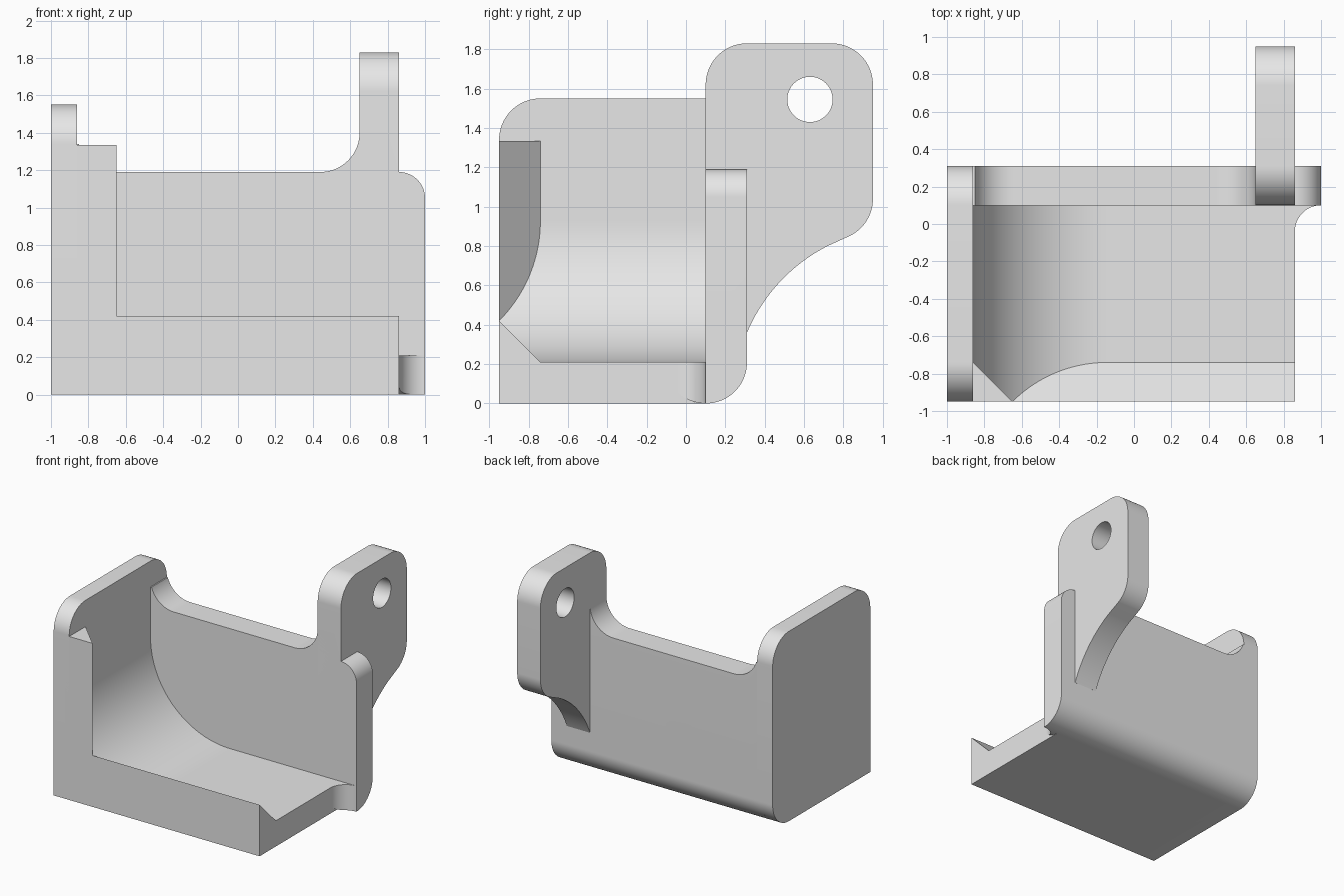
import bpy, bmesh
from math import sin, cos, radians, pi
from mathutils import Matrix

cube = bpy.data.objects.get("Cube")
if cube:
    bpy.data.objects.remove(cube, do_unlink=True)

grey = bpy.data.materials.new("plain grey")
grey.use_nodes = True
grey.diffuse_color = (0.8, 0.8, 0.8, 1)
grey.node_tree.nodes["Principled BSDF"].inputs["Base Color"].default_value = (0.8, 0.8, 0.8, 1)

# Shared sizes
R = 0.21                      # thickness and common corner radius
FRONT, PLATE, BACK = -0.95, 0.10, 0.31
INNER, END = -0.86, 0.86      # inside of side wall, open end of floor
TROUGH = 0.717                # radius of the large inner curve


def arc(u, v, r, start, stop, n=24):
    angles = [radians(start + (stop - start) * i / n) for i in range(n + 1)]
    return [(u + r * cos(a), v + r * sin(a)) for a in angles]


# Maps a profile point and a depth to space, by extrusion axis
PLACE = {
    "x": lambda u, v, d: (d, u, v),
    "y": lambda u, v, d: (u, d, v),
    "z": lambda u, v, d: (u, v, d),
}


def finish(name, bm):
    bmesh.ops.recalc_face_normals(bm, faces=bm.faces)
    mesh = bpy.data.meshes.new(name)
    bm.to_mesh(mesh)
    bm.free()
    mesh.materials.append(grey)
    obj = bpy.data.objects.new(name, mesh)
    bpy.context.collection.objects.link(obj)
    return obj


def loft(axis, first, second, d0, d1):
    """Solid between two matching profiles."""
    bm = bmesh.new()
    a = [bm.verts.new(PLACE[axis](u, v, d0)) for u, v in first]
    b = [bm.verts.new(PLACE[axis](u, v, d1)) for u, v in second]
    bm.faces.new(a)
    bm.faces.new(b[::-1])
    for i in range(len(a)):
        j = (i + 1) % len(a)
        bm.faces.new((a[j], a[i], b[i], b[j]))
    return bm


def prism(name, axis, profile, d0, d1):
    return finish(name, loft(axis, profile, profile, d0, d1))


def x_cylinder(name, y, z, r):
    bm = bmesh.new()
    turn = Matrix.Translation((0.8, y, z)) @ Matrix.Rotation(pi / 2, 4, "Y")
    bmesh.ops.create_cone(bm, cap_ends=True, segments=96, radius1=r, radius2=r, depth=1, matrix=turn)
    return finish(name, bm)


def boolean(obj, cutter, operation):
    mod = obj.modifiers.new("shape", "BOOLEAN")
    mod.operation, mod.solver, mod.object = operation, "EXACT", cutter
    bpy.context.view_layer.objects.active = obj
    bpy.ops.object.modifier_apply(modifier=mod.name)
    bpy.data.objects.remove(cutter, do_unlink=True)


parts = []

# Side wall with rounded corners
wall = [(FRONT, 0)] + arc(PLATE, R, R, -90, 0) + arc(PLATE, 1.34, R, 0, 90) \
    + arc(FRONT + R, 1.34, R, 90, 180)
parts.append(prism("side_wall", "x", wall, -1, INNER))

# Floor with the large curve up to the side wall
floor = [(-0.9, 0), (END, 0), (END, R)] \
    + arc(INNER + TROUGH, R + TROUGH, TROUGH, 270, 180, 48) + [(-0.9, R + TROUGH)]
parts.append(prism("floor_trough", "y", floor, FRONT, PLATE))


# Front lip, sloping inwards along the floor and the wall
def lip_profile(grow):
    x, z, top = INNER + grow, R + grow, 1.335
    return [(-0.9, 0), (END, 0), (END, z), (x, z), (x, top), (-0.9, top)]


parts.append(finish("front_lip", loft("y", lip_profile(R), lip_profile(0), FRONT, FRONT + R)))

# Back plate with curved transitions and a rounded lower back edge
plate = [(-0.9, 0), (1, 0)] + arc(0.86, 1.05, 0.14, 0, 90) + [(0.8, 1.4)] \
    + arc(0.44, 1.4, R, 0, -90) + arc(-0.65, 1.4, R, -90, -163) + [(-0.9, 1.34)]
bm = loft("y", plate, plate, PLATE, BACK)
edge = [e for e in bm.edges if all(abs(v.co.z) < 0.001 and v.co.y > 0.3 for v in e.verts)]
bmesh.ops.recalc_face_normals(bm, faces=bm.faces)
bmesh.ops.bevel(bm, geom=edge, offset=R - 0.001, segments=24, profile=0.5, affect="EDGES")
parts.append(finish("back_plate", bm))

# Mounting tab with a round hole
tab = [(PLATE, 0.36)] + arc(1.118, 0.019, 0.877, 157.1, 117) + arc(0.74, 1.04, R, -63, 0) \
    + arc(0.74, 1.62, R, 0, 90) + arc(PLATE + R, 1.62, R, 90, 180)
tab_obj = prism("mounting_tab", "x", tab, 0.65, END)
boolean(tab_obj, x_cylinder("hole_cutter", 0.63, 1.545, 0.115), "DIFFERENCE")
parts.append(tab_obj)

# Small corner fillet between the floor end and the back plate
corner = [(0.85, PLATE)] + arc(1, -0.04, 0.14, 90, 180) + [(0.85, -0.04)]
fillet = prism("corner_fillet", "z", corner, 0, R)
boolean(fillet, x_cylinder("fillet_trimmer", PLATE, R, R), "INTERSECT")
parts.append(fillet)

# Smooth curves, sharp corners
bpy.ops.object.select_all(action="DESELECT")
for obj in parts:
    obj.select_set(True)
bpy.context.view_layer.objects.active = parts[0]
bpy.ops.object.shade_smooth_by_angle(angle=radians(25))
